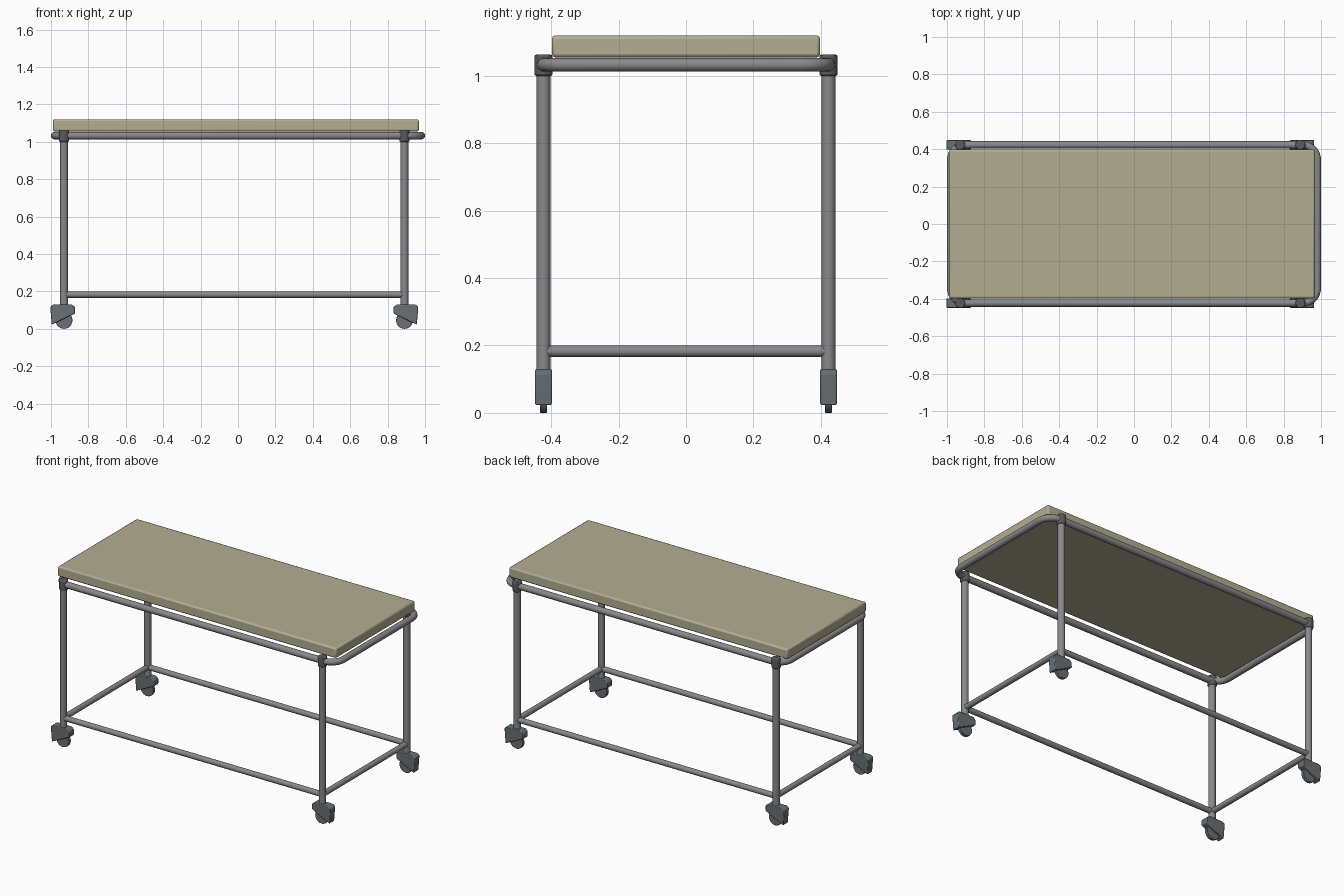
import bpy, bmesh, math
from mathutils import Vector

cube = bpy.data.objects.get("Cube")
if cube:
    bpy.data.objects.remove(cube, do_unlink=True)


def material(name, r, g, b):
    m = bpy.data.materials.new(name)
    m.use_nodes = True
    m.diffuse_color = (r, g, b, 1)
    m.node_tree.nodes["Principled BSDF"].inputs["Base Color"].default_value = (r, g, b, 1)
    return m


BEIGE = material("beige_top", 0.45, 0.42, 0.29)
STEEL = material("grey_steel", 0.25, 0.25, 0.26)
DARK = material("dark_fitting", 0.10, 0.105, 0.11)
SLATE = material("slate_caster", 0.14, 0.16, 0.175)

POST_X = (-0.93, 0.89)
POST_Y = (-0.423, 0.423)
RAIL_Z, SHELF_Z = 1.033, 0.183


def finish(name, bm, mat, bevel=0.0, segments=2):
    bmesh.ops.recalc_face_normals(bm, faces=bm.faces)
    me = bpy.data.meshes.new(name)
    bm.to_mesh(me)
    bm.free()
    me.materials.append(mat)
    ob = bpy.data.objects.new(name, me)
    bpy.context.collection.objects.link(ob)
    bpy.context.view_layer.objects.active = ob
    for other in bpy.context.selected_objects:
        other.select_set(False)
    ob.select_set(True)
    if bevel:
        mod = ob.modifiers.new("bevel", "BEVEL")
        mod.width, mod.segments = bevel, segments
    bpy.ops.object.shade_smooth_by_angle(angle=math.radians(35))
    return ob


def tube(name, start, end, radius, mat, bevel=0.0, end_radius=None):
    a, b = Vector(start), Vector(end)
    bm = bmesh.new()
    bmesh.ops.create_cone(bm, cap_ends=True, segments=24, radius1=radius,
                          radius2=end_radius or radius, depth=(b - a).length)
    turn = (b - a).to_track_quat("Z", "Y").to_matrix().to_4x4()
    bm.transform(turn)
    bmesh.ops.translate(bm, verts=bm.verts, vec=(a + b) / 2)
    return finish(name, bm, mat, bevel)


def slab(name, profile, y, half, mat, bevel):
    """Side profile in x and z, extruded along y."""
    bm = bmesh.new()
    face = bm.faces.new([bm.verts.new((x, y - half, z)) for x, z in profile])
    out = bmesh.ops.extrude_face_region(bm, geom=[face])
    verts = [v for v in out["geom"] if isinstance(v, bmesh.types.BMVert)]
    bmesh.ops.translate(bm, verts=verts, vec=(0, 2 * half, 0))
    return finish(name, bm, mat, bevel)


# Table top with softened edges
slab("table_top", [(-0.99, 1.055), (0.967, 1.055), (0.967, 1.12), (-0.99, 1.12)],
     0, 0.398, BEIGE, 0.01)

# Closed top rail with rounded corners, swept as one ring
HX, HY, CORNER, RAIL_R, STEPS, SIDES = 0.98, POST_Y[1], 0.08, 0.02, 8, 16
bm = bmesh.new()
rings = []
for quarter, (sx, sy) in enumerate([(1, 1), (-1, 1), (-1, -1), (1, -1)]):
    for i in range(STEPS + 1):
        a = (quarter + i / STEPS) * math.pi / 2
        out = Vector((math.cos(a), math.sin(a), 0))
        centre = Vector((sx * (HX - CORNER), sy * (HY - CORNER), RAIL_Z)) + out * CORNER
        ring = []
        for k in range(SIDES):
            t = k * math.tau / SIDES
            ring.append(bm.verts.new(centre + out * RAIL_R * math.cos(t)
                                     + Vector((0, 0, RAIL_R * math.sin(t)))))
        rings.append(ring)
for i, ring in enumerate(rings):
    nxt = rings[(i + 1) % len(rings)]
    for k in range(SIDES):
        j = (k + 1) % SIDES
        bm.faces.new((ring[k], nxt[k], nxt[j], ring[j]))
finish("top_rail", bm, STEEL)

# Lower stretcher bars
for y, side in zip(POST_Y, ("front", "back")):
    tube(side + "_stretcher", (POST_X[0], y, SHELF_Z), (POST_X[1], y, SHELF_Z), 0.017, STEEL)
for x, side in zip(POST_X, ("right", "left")):
    tube(side + "_stretcher", (x, POST_Y[0], SHELF_Z), (x, POST_Y[1], SHELF_Z), 0.017, STEEL)

# Legs, corner fittings and casters
for y, fb in zip(POST_Y, ("front", "back")):
    for x, lr, s in zip(POST_X, ("right", "left"), (-1, 1)):
        tag = fb + "_" + lr
        tube(tag + "_leg", (x, y, 0.125), (x, y, 1.04), 0.021, STEEL)
        tube(tag + "_fitting", (x, y, 1.0), (x, y, 1.063), 0.027, DARK, 0.006)
        # Hood flares outward and is cut on a slant below
        hood = [(-0.058, 0.082), (0.066, 0.022), (0.074, 0.118),
                (0.058, 0.13), (-0.042, 0.13), (-0.058, 0.116)]
        slab(tag + "_caster_hood", [(x + s * u, z) for u, z in hood], y, 0.025, SLATE, 0.004)
        tube(tag + "_wheel", (x, y - 0.01, 0.045), (x, y + 0.01, 0.045), 0.045, SLATE, 0.002)
